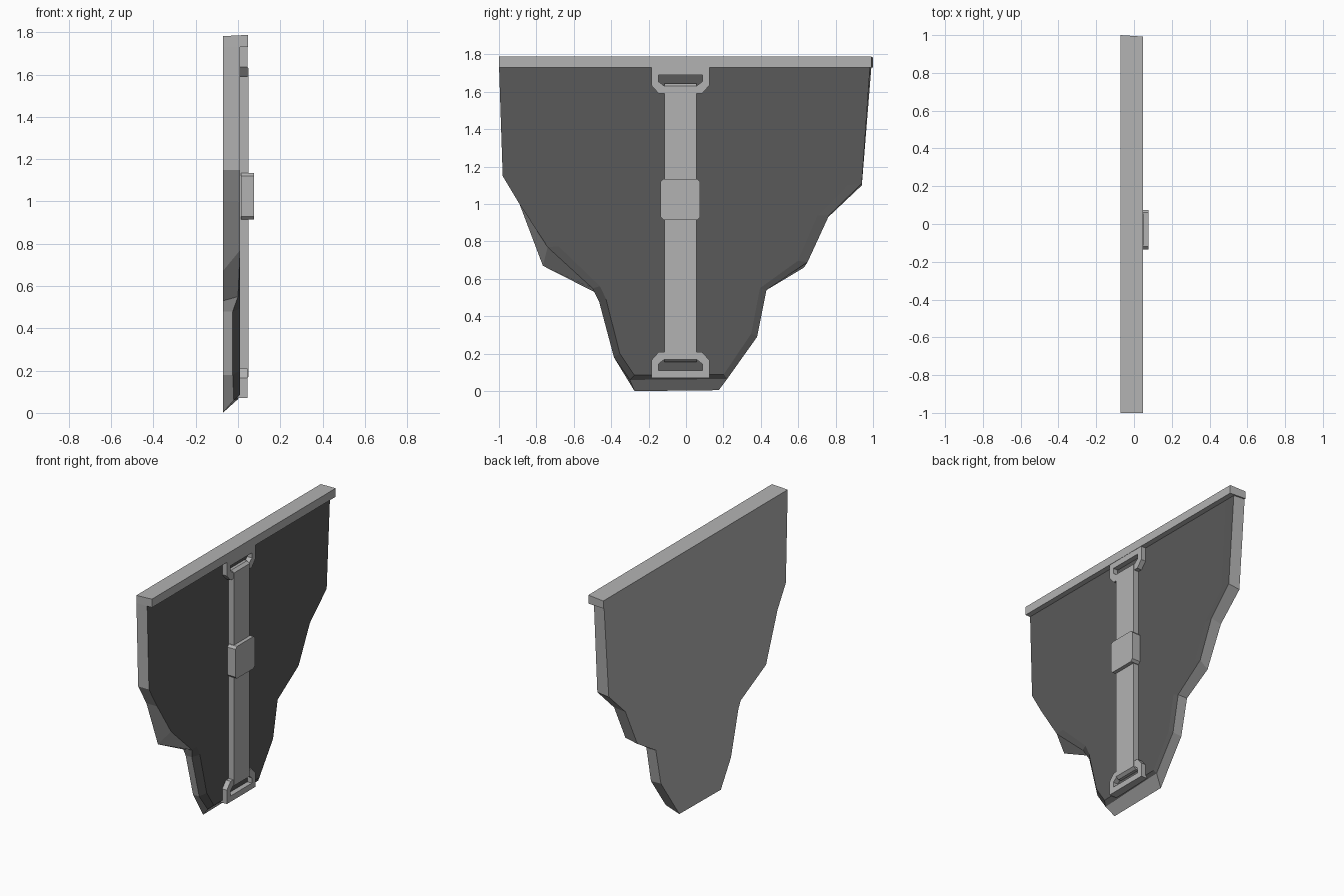
import bpy, bmesh

if "Cube" in bpy.data.objects:
    bpy.data.objects.remove(bpy.data.objects["Cube"])


def material(name, v):
    m = bpy.data.materials.new(name)
    m.diffuse_color = (v, v, v, 1)
    m.use_nodes = True
    m.node_tree.nodes["Principled BSDF"].inputs["Base Color"].default_value = m.diffuse_color
    return m


LIGHT = material("light grey", 0.45)
DARK = material("dark grey", 0.10)


def finish(name, bm, mats):
    bmesh.ops.recalc_face_normals(bm, faces=bm.faces)
    me = bpy.data.meshes.new(name)
    bm.to_mesh(me)
    bm.free()
    for m in mats:
        me.materials.append(m)
    ob = bpy.data.objects.new(name, me)
    bpy.context.collection.objects.link(ob)
    return ob


def plate(name, outline, x0, x1, mat=LIGHT):
    """Extrude a (y, z) outline from x0 to x1."""
    bm = bmesh.new()
    f = bm.faces.new([bm.verts.new((x0, y, z)) for y, z in outline])
    ext = bmesh.ops.extrude_face_region(bm, geom=[f])["geom"]
    bmesh.ops.translate(bm, vec=(x1 - x0, 0, 0),
                        verts=[v for v in ext if isinstance(v, bmesh.types.BMVert)])
    return finish(name, bm, [mat])


# Panel: light shell with a dark inner face; rows are (back y, z), (front y, z, x)
rows = [
    ((-1.00, 1.78), (-1.00, 1.75, 0.01)),
    ((-0.98, 1.15), (-0.98, 1.15, 0.01)),
    ((-0.89, 1.00), (-0.89, 1.00, 0.01)),
    ((-0.765, 0.67), (-0.74, 0.77, 0.01)),
    ((-0.49, 0.53), (-0.50, 0.55, 0.00)),
    ((-0.465, 0.48), (-0.465, 0.48, -0.025)),
    ((-0.385, 0.18), (-0.385, 0.18, -0.025)),
    ((-0.275, 0.00), (-0.30, 0.06, -0.02)),
    ((0.175, 0.005), (0.22, 0.065, 0.00)),
    ((0.375, 0.29), (0.38, 0.29, 0.00)),
    ((0.43, 0.54), (0.43, 0.54, 0.00)),
    ((0.63, 0.66), (0.65, 0.69, 0.005)),
    ((0.76, 0.93), (0.765, 0.94, 0.01)),
    ((0.94, 1.10), (0.94, 1.11, 0.015)),
    ((0.995, 1.78), (0.985, 1.75, 0.01)),
]
bm = bmesh.new()
back = [bm.verts.new((-0.072, y, z)) for (y, z), _ in rows]
rim = [bm.verts.new((x, y, z)) for _, (y, z, x) in rows]
inner = [bm.verts.new((0.01, y * 0.92, 0.9 + (z - 0.9) * 0.97)) for _, (y, z, x) in rows]
bm.faces.new(back)
bm.faces.new(inner).material_index = 1
for i in range(len(rows)):
    j = (i + 1) % len(rows)
    bm.faces.new((back[i], back[j], rim[j], rim[i]))
    bm.faces.new((rim[i], rim[j], inner[j], inner[i])).material_index = 1
finish("panel", bm, [LIGHT, DARK])

# Top rail with a slightly raised front edge
bm = bmesh.new()
profile = [(-0.072, 1.73), (0.047, 1.73), (0.047, 1.788), (-0.072, 1.782)]
ends = [[bm.verts.new((x, s - (0.008 if s > 0 and x > 0 else 0), z)) for x, z in profile]
        for s in (-1, 1)]
for e in ends:
    bm.faces.new(e)
for i in range(4):
    j = (i + 1) % 4
    bm.faces.new((ends[0][i], ends[0][j], ends[1][j], ends[1][i]))
finish("top_rail", bm, [LIGHT])

# Strap with sloped ends
MID = -0.03
bm = bmesh.new()
profile = [(0.0, 0.155), (0.03, 0.155), (0.05, 0.17), (0.05, 1.63), (0.03, 1.645), (0.0, 1.645)]
ends = [[bm.verts.new((x, MID + s * 0.085, z)) for x, z in profile] for s in (-1, 1)]
for e in ends:
    bm.faces.new(e)
for i in range(6):
    j = (i + 1) % 6
    bm.faces.new((ends[0][i], ends[0][j], ends[1][j], ends[1][i]))
finish("strap", bm, [LIGHT])

# Strap brackets: half outline mirrored across the strap, repeated at both ends
half = [(0.155, 0.07), (0.155, 0.165), (0.115, 0.21), (0.085, 0.21),
        (0.085, 0.17), (0.117, 0.145), (0.117, 0.11)]
outline = [(MID + y, z) for y, z in half] + [(MID - y, z) for y, z in reversed(half)]
plate("bottom_bracket", outline, -0.01, 0.045)
plate("top_bracket", [(y, 1.80 - z) for y, z in outline], 0.0, 0.045)

# Buckle with clipped corners
w, h, c = 0.105, 0.11, 0.015
corner = [(w, h - c), (w - c, h)]
buckle = corner + [(-y, z) for y, z in reversed(corner)]
buckle += [(-y, -z) for y, z in buckle]
plate("buckle", [(MID + y, 1.025 + z) for y, z in buckle], 0.015, 0.076)
